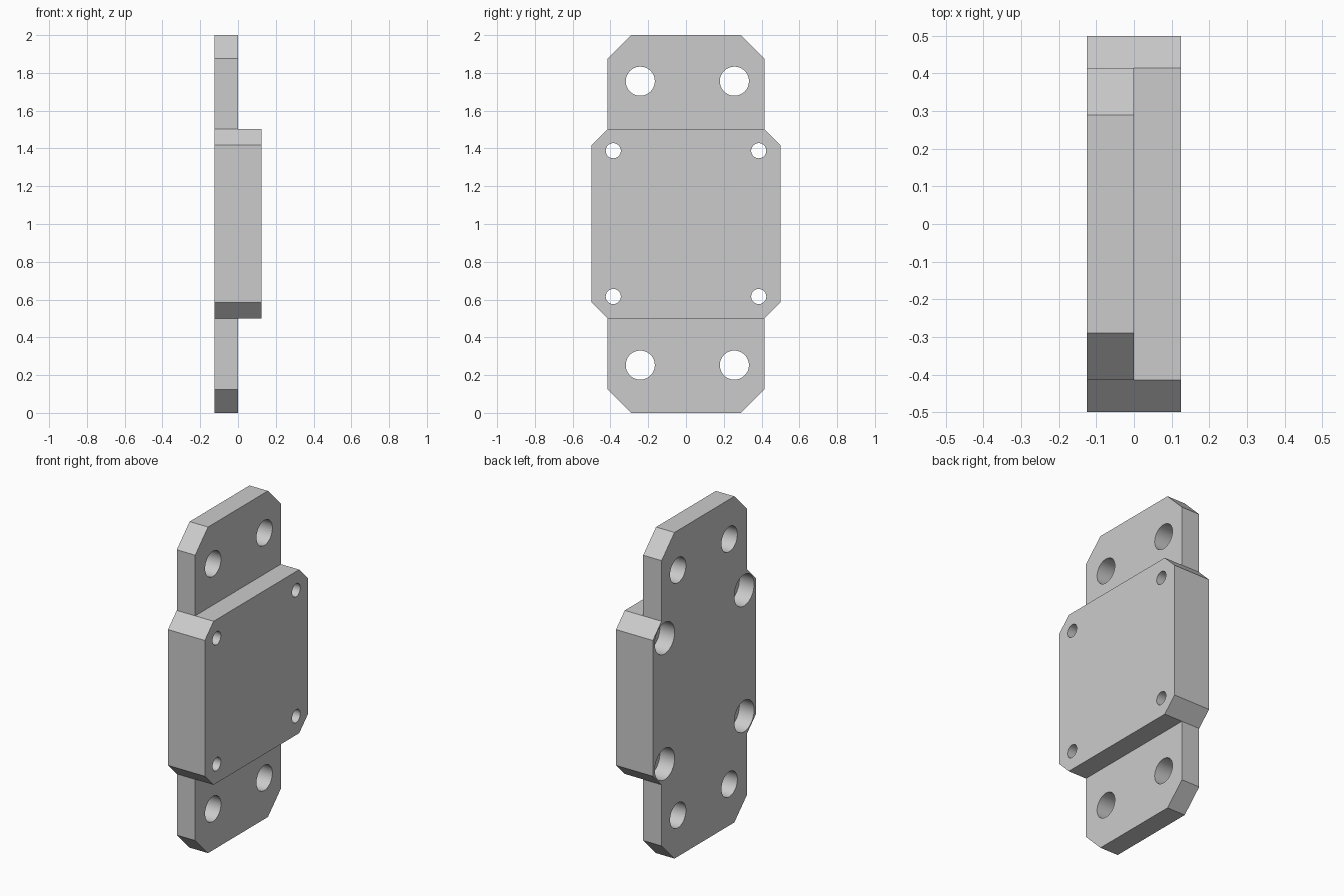
import bpy, bmesh, math
from mathutils import Matrix

cube = bpy.data.objects.get("Cube")
if cube:
    bpy.data.objects.remove(cube, do_unlink=True)

grey = bpy.data.materials.new("plain grey")
grey.use_nodes = True
grey.diffuse_color = (0.6, 0.6, 0.6, 1)
grey.node_tree.nodes["Principled BSDF"].inputs["Base Color"].default_value = (0.6, 0.6, 0.6, 1)


def add_object(name, bm):
    bmesh.ops.recalc_face_normals(bm, faces=bm.faces)
    mesh = bpy.data.meshes.new(name)
    bm.to_mesh(mesh)
    bm.free()
    mesh.materials.append(grey)
    ob = bpy.data.objects.new(name, mesh)
    bpy.context.collection.objects.link(ob)
    return ob


def chamfered_slab(name, half_y, z0, z1, cut, x0, x1):
    """Rectangle with four cut corners, extruded along x."""
    inner = half_y - cut
    right = [(inner, z0), (half_y, z0 + cut), (half_y, z1 - cut), (inner, z1)]
    outline = right + [(-y, z) for y, z in reversed(right)]
    bm = bmesh.new()
    face = bm.faces.new([bm.verts.new((x0, y, z)) for y, z in outline])
    out = bmesh.ops.extrude_face_region(bm, geom=[face])
    verts = [v for v in out["geom"] if isinstance(v, bmesh.types.BMVert)]
    bmesh.ops.translate(bm, verts=verts, vec=(x1 - x0, 0, 0))
    return add_object(name, bm)


def drill(name, spots, radius, x0, x1):
    """Round cutters along x at each (y, z) spot."""
    bm = bmesh.new()
    for y, z in spots:
        place = Matrix.Translation(((x0 + x1) / 2, y, z)) @ Matrix.Rotation(math.pi / 2, 4, "Y")
        bmesh.ops.create_cone(bm, cap_ends=True, segments=48, radius1=radius,
                              radius2=radius, depth=x1 - x0, matrix=place)
    return add_object(name, bm)


def combine(target, tool, operation):
    mod = target.modifiers.new(tool.name, "BOOLEAN")
    mod.object, mod.operation, mod.solver = tool, operation, "EXACT"
    bpy.context.view_layer.objects.active = target
    bpy.ops.object.modifier_apply(modifier=mod.name)
    bpy.data.objects.remove(tool, do_unlink=True)


# Long thin plate with the thick block across its middle, flush at the back
plate = chamfered_slab("mounting_plate", 0.415, 0, 2, 0.125, -0.125, 0)
block = chamfered_slab("centre_block", 0.5, 0.5, 1.503, 0.085, -0.125, 0.125)
combine(plate, block, "UNION")

# Large fixing holes in the tabs, small counterbored screw holes in the block
tab_spots = [(y, z) for y in (-0.242, 0.256) for z in (0.253, 1.756)]
screw_spots = [(y, z) for y in (-0.385, 0.385) for z in (0.616, 1.388)]
combine(plate, drill("tab_holes", tab_spots, 0.077, -0.3, 0.3), "DIFFERENCE")
combine(plate, drill("screw_holes", screw_spots, 0.04, -0.3, 0.3), "DIFFERENCE")
combine(plate, drill("counterbores", screw_spots, 0.096, -0.3, -0.025), "DIFFERENCE")

# Smooth hole walls, crisp edges
bpy.ops.object.select_all(action="DESELECT")
plate.select_set(True)
bpy.context.view_layer.objects.active = plate
bpy.ops.object.shade_smooth_by_angle(angle=math.radians(30))
